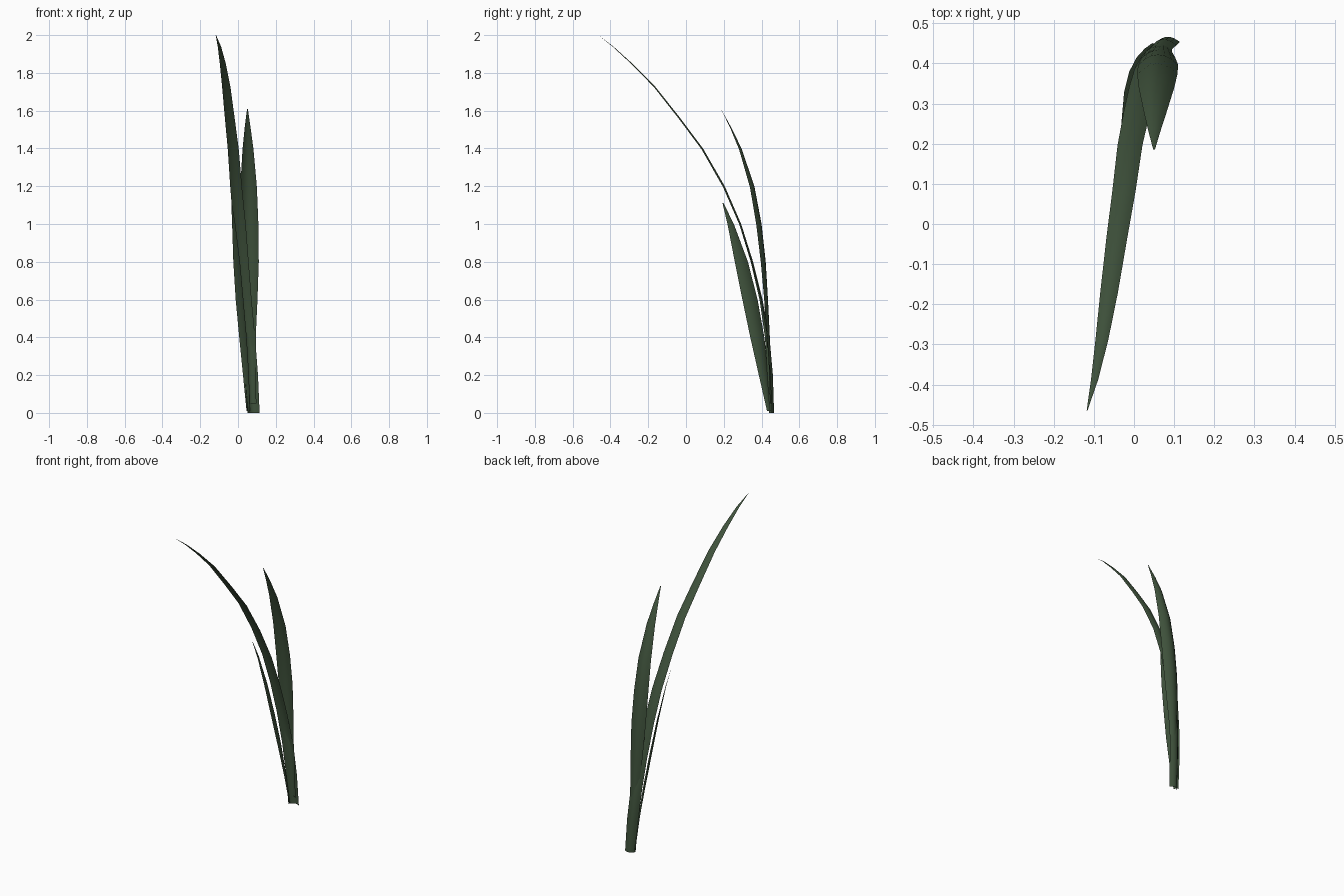
import bpy, math
from mathutils import Vector

mat = bpy.data.materials.new("dark_green")
mat.diffuse_color = (0.05, 0.085, 0.045, 1)


def blade(name, rows, across=6):
    """Loft a cupped leaf; rows are (x, y, z, half width, turn in degrees, cup depth)."""
    verts, faces = [], []
    centres = [Vector(r[:3]) for r in rows]
    for i, (x, y, z, half, turn, cup) in enumerate(rows):
        along = (centres[min(i + 1, len(rows) - 1)] - centres[max(i - 1, 0)]).normalized()
        a = math.radians(turn)
        side = Vector((math.cos(a), math.sin(a), 0))
        inward = side.cross(along).normalized()
        for j in range(across + 1):
            s = 2 * j / across - 1
            verts.append(centres[i] + side * half * s + inward * cup * s * s)
    n = across + 1
    for i in range(len(rows) - 1):
        for j in range(across):
            k = i * n + j
            faces.append((k, k + 1, k + n + 1, k + n))
    mesh = bpy.data.meshes.new(name)
    mesh.from_pydata(verts, [], faces)
    mesh.polygons.foreach_set("use_smooth", [True] * len(faces))
    mesh.materials.append(mat)
    obj = bpy.data.objects.new(name, mesh)
    bpy.context.collection.objects.link(obj)
    return obj


# long arching leaf, its base wraps the others as a sheath
blade("long_leaf", [
    (0.078, 0.466, 0.00, 0.033, 12, 0.020),
    (0.067, 0.460, 0.20, 0.035, 12, 0.022),
    (0.052, 0.442, 0.40, 0.036, 10, 0.018),
    (0.036, 0.405, 0.60, 0.035, 6, 0.012),
    (0.022, 0.355, 0.80, 0.034, 3, 0.010),
    (0.008, 0.292, 1.00, 0.033, 0, 0.010),
    (-0.010, 0.205, 1.20, 0.031, 0, 0.010),
    (-0.025, 0.090, 1.40, 0.029, 0, 0.009),
    (-0.043, -0.030, 1.56, 0.026, 0, 0.008),
    (-0.062, -0.165, 1.73, 0.022, 0, 0.007),
    (-0.080, -0.285, 1.85, 0.016, 0, 0.005),
    (-0.098, -0.385, 1.94, 0.009, 0, 0.003),
    (-0.117, -0.465, 2.00, 0.001, 0, 0.000),
])

# broad upright leaf at the back
blade("upright_leaf", [
    (0.074, 0.455, 0.05, 0.022, 5, 0.012),
    (0.068, 0.450, 0.25, 0.025, 5, 0.014),
    (0.064, 0.443, 0.42, 0.030, 3, 0.016),
    (0.061, 0.434, 0.60, 0.042, 0, 0.020),
    (0.060, 0.422, 0.80, 0.050, 0, 0.026),
    (0.058, 0.400, 1.00, 0.050, 0, 0.028),
    (0.056, 0.362, 1.20, 0.044, 0, 0.024),
    (0.053, 0.294, 1.40, 0.029, 0, 0.014),
    (0.051, 0.240, 1.51, 0.016, 0, 0.006),
    (0.050, 0.185, 1.61, 0.002, 0, 0.000),
])

# short leaf at the front, turned edge forward
blade("short_leaf", [
    (0.058, 0.443, 0.01, 0.014, -50, 0.005),
    (0.050, 0.416, 0.20, 0.030, -58, 0.009),
    (0.036, 0.383, 0.40, 0.042, -62, 0.011),
    (0.018, 0.344, 0.60, 0.045, -63, 0.011),
    (0.000, 0.297, 0.80, 0.039, -63, 0.008),
    (-0.020, 0.238, 1.00, 0.019, -63, 0.003),
    (-0.034, 0.196, 1.11, 0.003, -63, 0.000),
])
